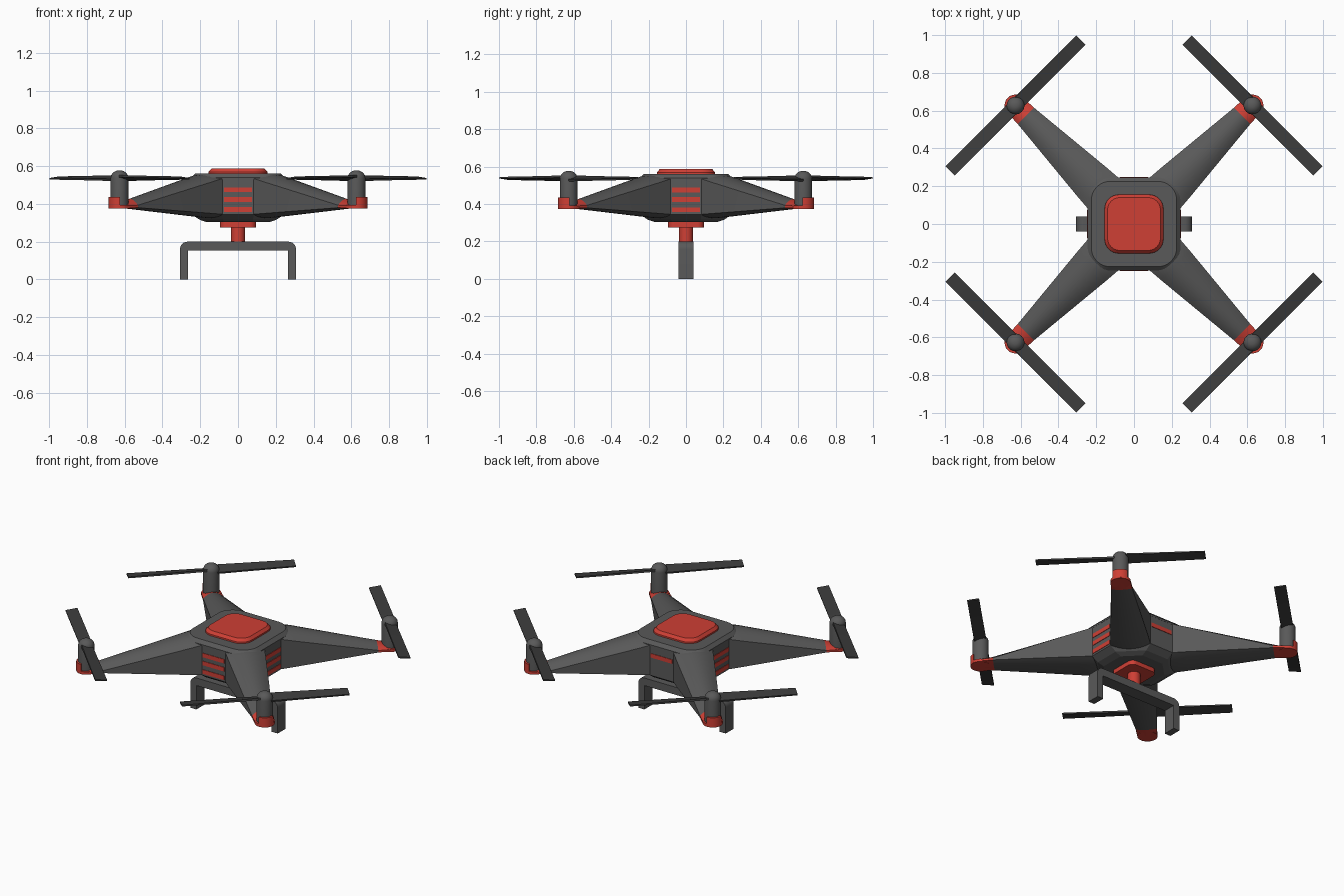
import bpy, bmesh
from math import pi, sin, cos, radians

if "Cube" in bpy.data.objects:
    bpy.data.objects.remove(bpy.data.objects["Cube"])

red = bpy.data.materials.new("red")
red.diffuse_color = (0.62, 0.05, 0.035, 1)
red.use_nodes = True
red.node_tree.nodes["Principled BSDF"].inputs["Base Color"].default_value = red.diffuse_color
dark = bpy.data.materials.new("dark_grey")
dark.diffuse_color = (0.045, 0.045, 0.045, 1)
dark.use_nodes = True
dark.node_tree.nodes["Principled BSDF"].inputs["Base Color"].default_value = dark.diffuse_color
grey = bpy.data.materials.new("mid_grey")
grey.diffuse_color = (0.1, 0.1, 0.1, 1)
grey.use_nodes = True
grey.node_tree.nodes["Principled BSDF"].inputs["Base Color"].default_value = grey.diffuse_color


def loft(name, rings, mat=None, rot=0, smooth=30):
    """Skin a list of equal-length closed rings and cap both ends."""
    bm = bmesh.new()
    vs = [[bm.verts.new(p) for p in r] for r in rings]
    n = len(vs[0])
    for a, b in zip(vs, vs[1:]):
        for i in range(n):
            j = (i + 1) % n
            bm.faces.new((a[i], a[j], b[j], b[i]))
    bm.faces.new(vs[0])
    bm.faces.new(vs[-1])
    bmesh.ops.recalc_face_normals(bm, faces=bm.faces)
    me = bpy.data.meshes.new(name)
    bm.to_mesh(me)
    bm.free()
    ob = bpy.data.objects.new(name, me)
    bpy.context.collection.objects.link(ob)
    ob.rotation_euler.z = rot
    if mat:
        me.materials.append(mat)
    if smooth:
        bpy.ops.object.select_all(action='DESELECT')
        ob.select_set(True)
        bpy.context.view_layer.objects.active = ob
        bpy.ops.object.shade_smooth_by_angle(angle=radians(smooth))
    return ob


def rounded(h, r, z, seg=8):
    """Rounded square ring of half size h at height z."""
    pts = []
    for k in range(4):
        c = pi / 4 + k * pi / 2
        cx, cy = (h - r) * 2 ** .5 * cos(c), (h - r) * 2 ** .5 * sin(c)
        for i in range(seg + 1):
            a = k * pi / 2 + i * pi / 2 / seg
            pts.append((cx + r * cos(a), cy + r * sin(a), z))
    return pts


def circle(r, z, cx=0, n=28):
    return [(cx + r * cos(2 * pi * i / n), r * sin(2 * pi * i / n), z) for i in range(n)]


def octagon(h, w, z):
    return [(h, -w, z), (h, w, z), (w, h, z), (-w, h, z),
            (-h, w, z), (-h, -w, z), (-w, -h, z), (w, -h, z)]


def arm_ring(d, w, zt, top, zb, bot, n=10):
    """Arm section at distance d: straight sides, arched top and belly."""
    us = [-1 + 2 * i / n for i in range(n + 1)]
    return ([(d, w * u, zt + top * (1 - u * u)) for u in us] +
            [(d, -w * u, zb - bot * (1 - u * u)) for u in us])


def box(name, c, s, mat=None, rot=0):
    (x, y, z), (a, b, h) = c, (s[0] / 2, s[1] / 2, s[2] / 2)
    ring = lambda q: [(x - a, y - b, q), (x + a, y - b, q), (x + a, y + b, q), (x - a, y + b, q)]
    return loft(name, [ring(z - h), ring(z + h)], mat, rot, 0)


# Central body, top cover and red lid
loft("body_core", [octagon(.245, .082, .535), octagon(.245, .082, .345),
                   octagon(.205, .08, .317), octagon(.165, .075, .303)], grey, smooth=0)
loft("top_cover", [rounded(.246, .1, .53), rounded(.246, .1, .54), rounded(.226, .1, .561)], grey)
loft("red_lid", [rounded(.156, .075, .555), rounded(.155, .075, .57), rounded(.14, .065, .587)], red)

# Red stripes on the side panels (three each, only one at the back)
for k, side in enumerate(("right", "back", "left", "front")):
    for z in ((.473,) if side == "back" else (.475, .424, .37)):
        box(f"{side}_stripe", (.243, 0, z), (.01, .15, .026), red, k * pi / 2)

M, R = .887, .058  # motor distance from centre, motor seat radius
for k in range(4):
    rot = pi / 4 + k * pi / 2
    s = 1 if k % 2 else -1
    # Tapering arm with red tip
    tip = arm_ring(.81, .061, .393, .033, .380, .006)
    loft(f"arm_{k}", [arm_ring(.2, .117, .535, .022, .345, .018),
                      arm_ring(.23, .115, .535, .025, .345, .02),
                      arm_ring(.31, .109, .515, .036, .35, .018), tip], grey, rot)
    loft(f"arm_tip_{k}", [tip, arm_ring(M, R, .39, .01, .378, .003)], red, rot)
    # Motor seat: round base with a raised outer wall
    loft(f"motor_base_{k}", [circle(R, .375, M), circle(R, .393, M)], red, rot)
    wall = [(M + .02, 0)] + [(M + R * cos(a), R * sin(a)) for a in
                             [-pi / 4 * 1.08 + i * pi / 2 * 1.08 / 10 for i in range(11)]]
    loft(f"motor_wall_{k}", [[(x, y, z) for x, y in wall] for z in (.38, .436)], red, rot)
    # Motor with domed top
    dome = [(.047 * cos(a), .537 + .041 * sin(a)) for a in [i * pi / 14 for i in range(7)]]
    loft(f"motor_{k}", [circle(r, z, M) for r, z in [(.047, .39)] + dome], grey, rot, 40)
    # Two twisted blades with opposite pitch
    for e in (1, -1):
        rings = []
        for y, deg, t in ((.02, 17, .006), (.25, 11, .005), (.49, 7, .004)):
            a = radians(deg) * s * e
            rings.append([(M + u * cos(a) + v * sin(a), e * y, .537 - u * sin(a) + v * cos(a))
                          for u, v in ((-.035, -t), (.035, -t), (.035, t), (-.035, t))])
        loft(f"blade_{k}_{'a' if e > 0 else 'b'}", rings, dark, rot)

# Red mount under the body
loft("mount_plate", [rounded(.095, .035, .276), rounded(.095, .035, .31)], red)
loft("mount_post", [circle(.037, .19), circle(.037, .28)], red)

# Landing gear: U-shaped strap swept across y
right = [(.265, 0), (.307, 0)] + [(.267 + .04 * cos(a), .16 + .04 * sin(a))
                                  for a in [i * pi / 12 for i in range(7)]]
left = [(-x, z) for x, z in reversed(right)]
outline = right + left + [(-.265, .152), (.265, .152)]
loft("landing_gear", [[(x, y, z) for x, z in outline] for y in (-.04, .04)], grey)
